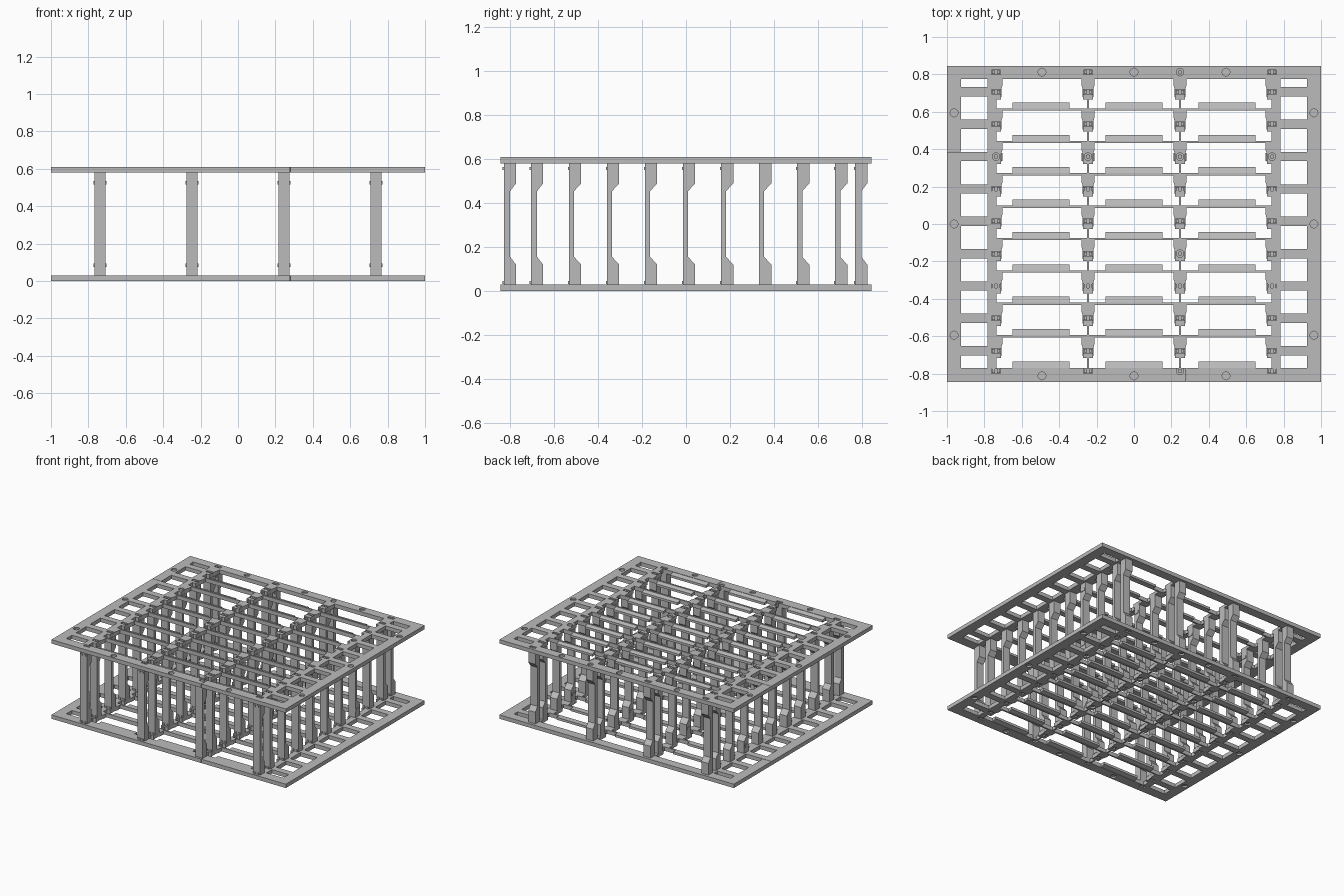
import bpy, bmesh, math
from mathutils import Matrix, Vector

if "Cube" in bpy.data.objects:
    bpy.data.objects.remove(bpy.data.objects["Cube"])

# Material
grey = bpy.data.materials.new("light_grey")
grey.use_nodes = True
COLOR = (0.5, 0.5, 0.5, 1)
grey.diffuse_color = COLOR
grey.node_tree.nodes["Principled BSDF"].inputs["Base Color"].default_value = COLOR

# Layout
H, T, PITCH = 0.61, 0.03, 0.173
COLS = (-0.738, -0.246, 0.246, 0.738)
ROWS = [-0.828] + [-0.705 + PITCH * k for k in range(9)] + [0.77]
FOOT = 0.055


def box(bm, x0, x1, y0, y1, z0, z1):
    m = Matrix.Translation(((x0 + x1) / 2, (y0 + y1) / 2, (z0 + z1) / 2))
    m = m @ Matrix.Diagonal((x1 - x0, y1 - y0, z1 - z0, 1))
    bmesh.ops.create_cube(bm, size=1, matrix=m)


def prism(bm, points, direction):
    face = bm.faces.new([bm.verts.new(p) for p in points])
    out = bmesh.ops.extrude_face_region(bm, geom=[face])
    verts = [g for g in out["geom"] if isinstance(g, bmesh.types.BMVert)]
    bmesh.ops.translate(bm, verts=verts, vec=Vector(direction))


def cylinder(bm, x, y, z0, z1, r):
    bmesh.ops.create_cone(bm, cap_ends=True, segments=16, radius1=r, radius2=r,
                          depth=z1 - z0, matrix=Matrix.Translation((x, y, (z0 + z1) / 2)))


def finish(name, bm):
    bmesh.ops.recalc_face_normals(bm, faces=bm.faces)
    mesh = bpy.data.meshes.new(name)
    bm.to_mesh(mesh)
    bm.free()
    mesh.materials.append(grey)
    ob = bpy.data.objects.new(name, mesh)
    bpy.context.collection.objects.link(ob)
    return ob


def is_screw(row, col):
    return row == 7 or (col == 2 and row in (0, 4, 10))


def slot_y(row):
    return ROWS[row] + (0.042 if row in (0, 10) else FOOT / 2)


def make_frame(name):
    bm = bmesh.new()
    # Outer rails
    box(bm, -1, 1, -0.845, -0.77, 0, T)
    box(bm, -1, 1, 0.775, 0.845, 0, T)
    for s in (-1, 1):
        a, b = sorted((s * 0.925, s))
        box(bm, a, b, -0.8, 0.8, 0, T)
        a, b = sorted((s * 0.735, s * 0.782))
        box(bm, a, b, -0.8, 0.8, 0, T)
        # Thin lengthwise web
        box(bm, s * 0.246 - 0.005, s * 0.246 + 0.005, -0.8, 0.8, 0, T)
    for row in range(1, 10):
        y = ROWS[row] + FOOT / 2
        for s in (-1, 1):
            a, b = sorted((s * 0.76, s * 0.95))
            box(bm, a, b, y - 0.025, y + 0.025, 0, T)
        # Pads carrying the columns
        for x in COLS:
            prism(bm, [(x - 0.028, y - 0.04, 0), (x + 0.028, y - 0.04, 0),
                       (x + 0.028, y + 0.015, 0), (x + 0.036, y + 0.04, 0),
                       (x + 0.036, y + 0.074, 0), (x - 0.036, y + 0.074, 0),
                       (x - 0.036, y + 0.04, 0), (x - 0.028, y + 0.015, 0)], (0, 0, T))
        # Cross bar; the last one merges with the back rail
        if row < 9:
            box(bm, -0.76, 0.76, y + 0.072, y + 0.084, 0, T)
    # Sloping ledges behind each bar and the front rail
    for row in range(9):
        y = -0.772 if row == 0 else ROWS[row] + FOOT / 2 + 0.08
        for x in (-0.4975, 0, 0.4975):
            prism(bm, [(x - 0.153, y, 0.002), (x - 0.153, y + 0.036, 0.012),
                       (x - 0.153, y + 0.036, T), (x - 0.153, y, T)], (0.306, 0, 0))
    frame = finish(name, bm)

    # Slots, screw holes, blind holes and seams
    cut = bmesh.new()
    for row in range(11):
        for col, x in enumerate(COLS):
            y = slot_y(row)
            if is_screw(row, col):
                cylinder(cut, x, y, -0.01, 0.02, 0.02)
            else:
                box(cut, x - 0.025, x + 0.025, y - 0.012, y + 0.012, -0.01, T + 0.01)
    for s in (-1, 1):
        for p in (-1, 0, 1):
            cylinder(cut, p * 0.492, s * 0.812, -0.01, 0.012, 0.021)
            cylinder(cut, s * 0.962, p * 0.594, -0.01, 0.012, 0.021)
    box(cut, 0.277, 0.28, -0.86, -0.765, -0.01, 0.05)
    box(cut, -1.01, -0.92, 0.385, 0.388, -0.01, 0.05)
    cutter = finish("cutter", cut)
    cutter.hide_render = True
    mod = frame.modifiers.new("holes", "BOOLEAN")
    mod.operation, mod.solver, mod.use_self = "DIFFERENCE", "EXACT", True
    mod.object = cutter
    bpy.context.view_layer.objects.active = frame
    bpy.ops.object.modifier_apply(modifier=mod.name)
    bpy.data.objects.remove(cutter)
    return frame


bottom = make_frame("bottom_frame")
top = bottom.copy()
top.data = bottom.data.copy()
top.name = "top_frame"
top.data.transform(Matrix.Translation((0, 0, H)) @ Matrix.Diagonal((1, 1, -1, 1)))
top.data.flip_normals()
bpy.context.collection.objects.link(top)


# Columns with flared feet, fixed by prongs or by a screw
def make_column(row, col):
    bm = bmesh.new()
    y, x, w = ROWS[row], COLS[col], 0.03
    thin = y + (0.028 if row in (0, 1, 10) else 0.023)
    outline = [(y, T), (y + FOOT, T), (y + FOOT, 0.12), (thin, 0.155),
               (thin, H - 0.155), (y + FOOT, H - 0.12), (y + FOOT, H - T), (y, H - T)]
    prism(bm, [(x - w, a, b) for a, b in outline], (2 * w, 0, 0))
    c = slot_y(row)
    for z0, z1 in ((0.006, T + 0.01), (H - T - 0.01, H - 0.006)):
        if is_screw(row, col):
            cylinder(bm, x, c, z0, z1, 0.012)
        else:
            for s in (-1, 1):
                box(bm, x + s * 0.014 - 0.008, x + s * 0.014 + 0.008,
                    c - 0.01, c + 0.01, z0, z1)
    for z in (0.045, H - 0.045):
        if row == 7:
            # Side clip beside the screw
            zc = 0.085 if z < 0.3 else H - 0.085
            for s in (-1, 1):
                box(bm, x + s * w - 0.004, x + s * w + 0.004,
                    y + 0.005, y + 0.046, zc - 0.01, zc + 0.01)
        elif not is_screw(row, col):
            # Small catches on the front face
            for s in (-1, 1):
                box(bm, x + s * 0.014 - 0.007, x + s * 0.014 + 0.007,
                    y - 0.006, y + 0.004, z - 0.014, z)
    finish(f"column_{row + 1}_{col + 1}", bm)


for row in range(11):
    for col in range(4):
        make_column(row, col)
